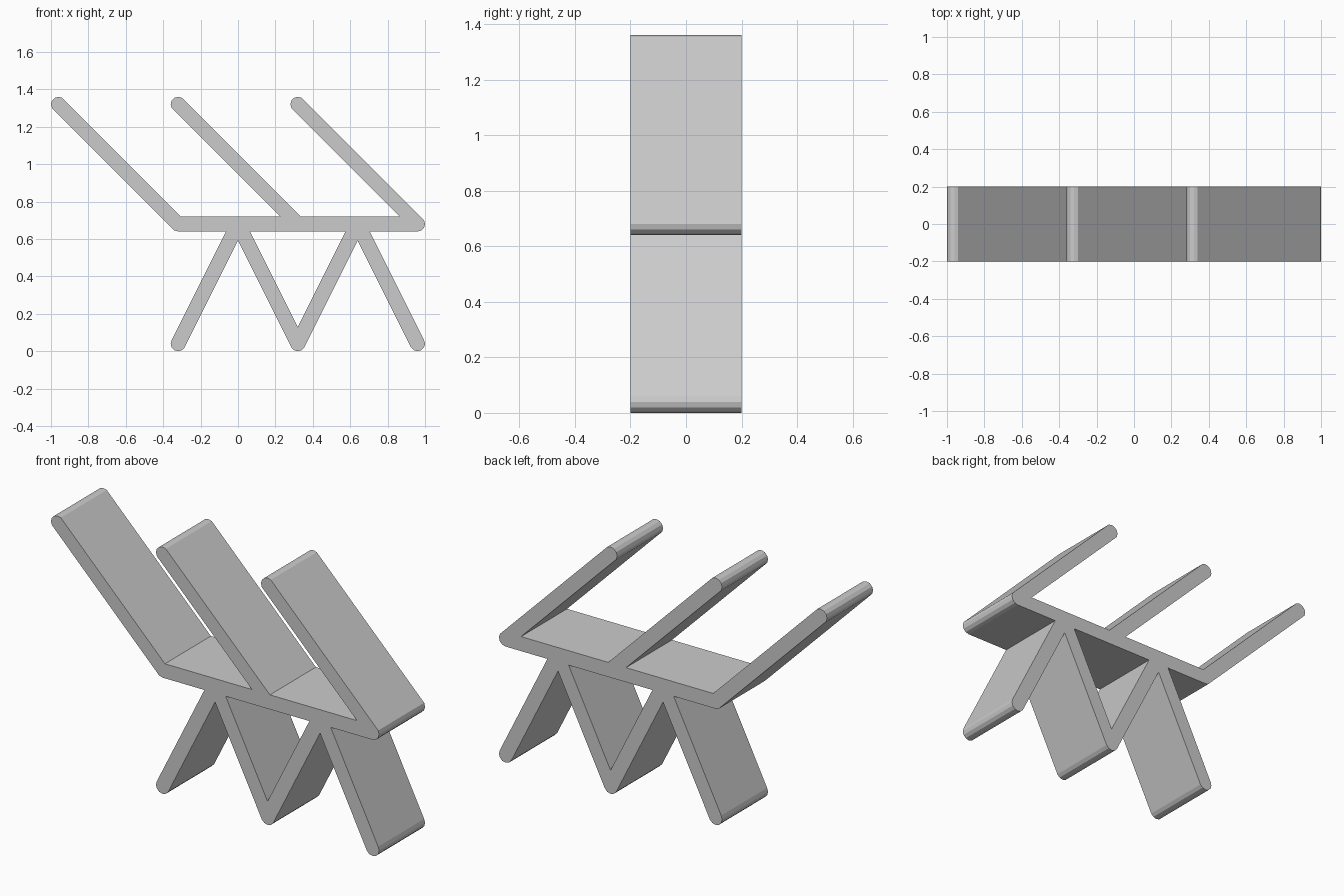
import bpy, bmesh
from math import cos, sin, pi

RADIUS, HALF_DEPTH, SIDES = 0.04, 0.2, 12

cube = bpy.data.objects.get("Cube")
if cube:
    bpy.data.objects.remove(cube, do_unlink=True)

grey = bpy.data.materials.new("plain_grey")
grey.use_nodes = True
colour = (0.6, 0.6, 0.6, 1)
grey.diffuse_color = colour
grey.node_tree.nodes["Principled BSDF"].inputs["Base Color"].default_value = colour


def slat(name, start, end):
    """Flat board with rounded ends, running between two (x, z) centres."""
    bm = bmesh.new()
    for cx, cz in (start, end):
        for i in range(SIDES):
            a = 2 * pi * i / SIDES
            for y in (-HALF_DEPTH, HALF_DEPTH):
                bm.verts.new((cx + RADIUS * cos(a), y, cz + RADIUS * sin(a)))
    hull = bmesh.ops.convex_hull(bm, input=bm.verts[:])
    loose = [v for v in bm.verts if not v.link_faces]
    bmesh.ops.delete(bm, geom=loose, context='VERTS')
    bmesh.ops.dissolve_limit(bm, angle_limit=0.01, verts=bm.verts[:], edges=bm.edges[:])
    bmesh.ops.recalc_face_normals(bm, faces=bm.faces[:])
    mesh = bpy.data.meshes.new(name)
    bm.to_mesh(mesh)
    bm.free()
    mesh.materials.append(grey)
    obj = bpy.data.objects.new(name, mesh)
    bpy.context.collection.objects.link(obj)
    return obj


# Horizontal seat board
frame = slat("slatted_frame", (-0.32, 0.68), (0.96, 0.68))

# Three leaning backs, and two pairs of splayed legs that meet below the seat
parts = [slat("leaning_back", (x, 0.68), (x - 0.64, 1.32)) for x in (-0.32, 0.32, 0.96)]
for x in (0, 0.64):
    for side in (-1, 1):
        parts.append(slat("splayed_leg", (x, 0.68), (x + 0.32 * side, 0.04)))

# Fuse every board into one solid
for part in parts:
    mod = frame.modifiers.new("join_" + part.name, 'BOOLEAN')
    mod.operation, mod.solver, mod.object = 'UNION', 'EXACT', part
bpy.context.view_layer.update()
fused = bpy.data.meshes.new_from_object(frame.evaluated_get(bpy.context.evaluated_depsgraph_get()))
frame.modifiers.clear()
frame.data = fused
for part in parts:
    bpy.data.objects.remove(part, do_unlink=True)
